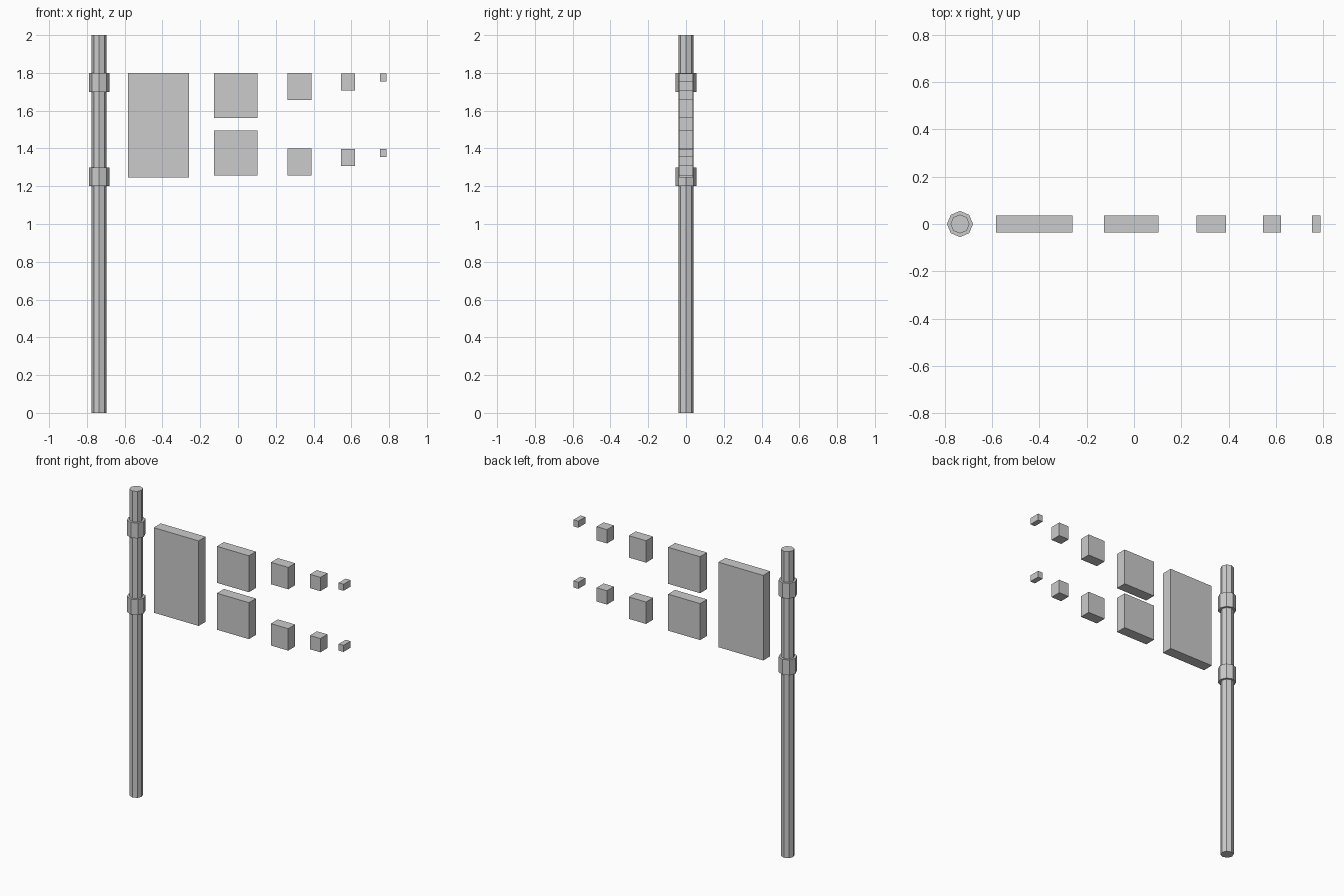
import bpy
import bmesh
from math import tau
from mathutils import Matrix, Vector

cube = bpy.data.objects.get("Cube")
if cube:
    bpy.data.objects.remove(cube, do_unlink=True)

grey = bpy.data.materials.new("light_grey")
grey.use_nodes = True
colour = (0.6, 0.6, 0.6, 1)
grey.diffuse_color = colour
grey.node_tree.nodes["Principled BSDF"].inputs["Base Color"].default_value = colour

POLE_X = -0.735
PANEL_DEPTH = 0.072


def finish(name, bm):
    mesh = bpy.data.meshes.new(name)
    bm.to_mesh(mesh)
    bm.free()
    mesh.materials.append(grey)
    obj = bpy.data.objects.new(name, mesh)
    bpy.context.collection.objects.link(obj)


def octagon_post(name, radius, bottom, top):
    bm = bmesh.new()
    bmesh.ops.create_cone(bm, cap_ends=True, segments=8, radius1=radius,
                          radius2=radius, depth=top - bottom)
    # Put a corner on each axis
    first = bm.verts[:][0].co
    turn = -first.to_2d().angle_signed(Vector((1, 0))) % (tau / 8)
    bmesh.ops.rotate(bm, verts=bm.verts, matrix=Matrix.Rotation(-turn, 3, "Z"))
    bmesh.ops.translate(bm, verts=bm.verts, vec=(POLE_X, 0, (bottom + top) / 2))
    finish(name, bm)


def panel(name, left, right, bottom, top):
    bm = bmesh.new()
    bmesh.ops.create_cube(bm, size=1)
    bmesh.ops.scale(bm, verts=bm.verts,
                    vec=(right - left, PANEL_DEPTH, top - bottom))
    bmesh.ops.translate(bm, verts=bm.verts,
                        vec=((left + right) / 2, 0, (bottom + top) / 2))
    finish(name, bm)


# Pole and its two collars
octagon_post("pole", 0.04, 0, 2)
octagon_post("upper_collar", 0.055, 1.7, 1.8)
octagon_post("lower_collar", 0.055, 1.2, 1.3)

# Large panel next to the pole
panel("main_panel", -0.583, -0.259, 1.245, 1.8)

# Pairs of shrinking blocks: left, right, height, upper top, lower top
pairs = [
    (-0.127, 0.104, 0.238, 1.8, 1.494),
    (0.263, 0.388, 0.143, 1.8, 1.4),
    (0.545, 0.62, 0.09, 1.797, 1.398),
    (0.752, 0.787, 0.043, 1.797, 1.398),
]
for number, (left, right, height, upper, lower) in enumerate(pairs, 1):
    panel(f"upper_block_{number}", left, right, upper - height, upper)
    panel(f"lower_block_{number}", left, right, lower - height, lower)
